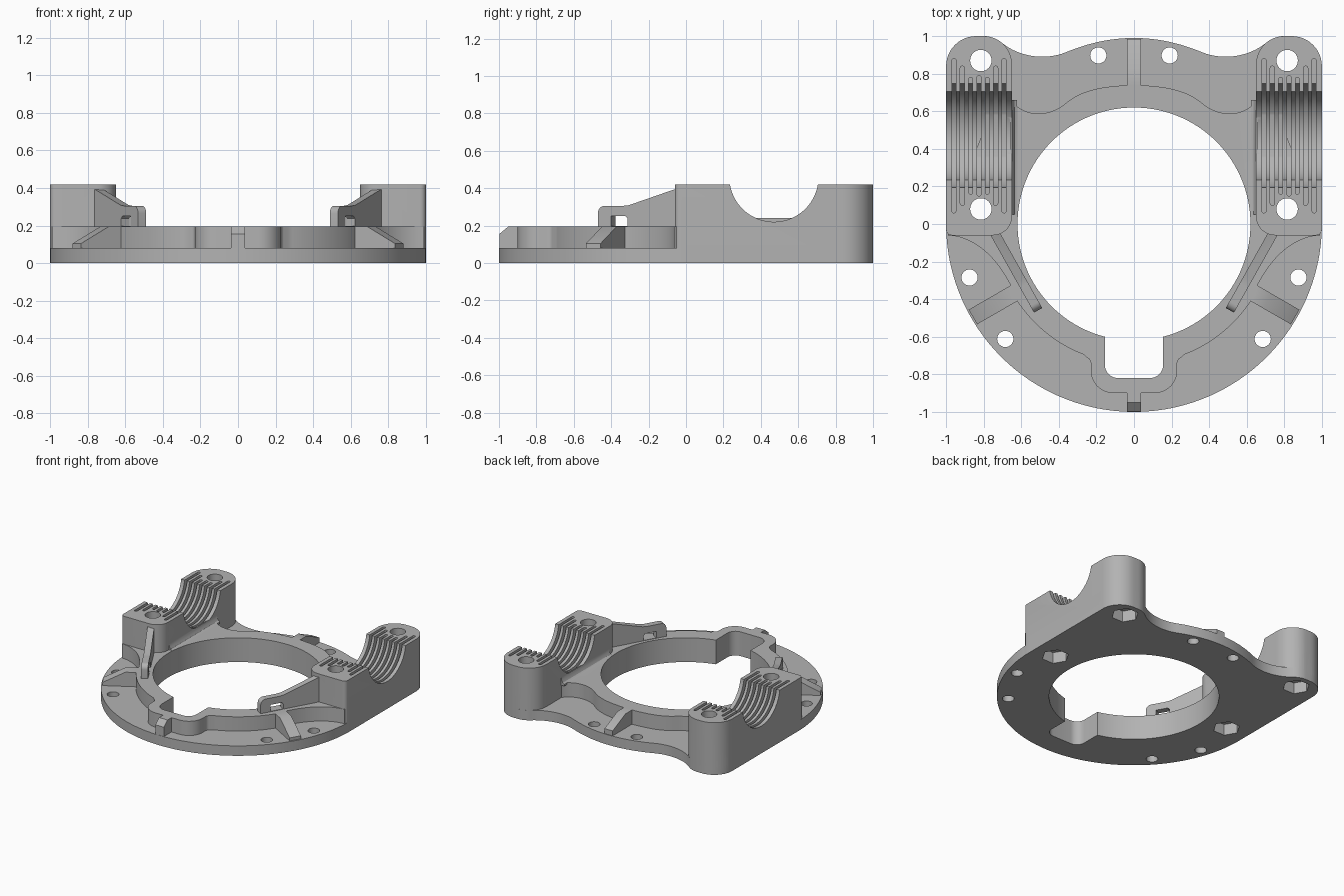
import bpy, bmesh, math
from mathutils import Matrix, Vector
from mathutils.geometry import interpolate_bezier

if "Cube" in bpy.data.objects:
    bpy.data.objects.remove(bpy.data.objects["Cube"], do_unlink=True)

TOP, RING, PLATE = 0.42, 0.195, 0.08

grey = bpy.data.materials.new("cast_grey")
grey.use_nodes = True
grey.diffuse_color = (0.45, 0.45, 0.45, 1)
grey.node_tree.nodes["Principled BSDF"].inputs["Base Color"].default_value = (0.45, 0.45, 0.45, 1)


def arc(cx, cy, r, a0, a1, n=12):
    angles = [math.radians(a0 + (a1 - a0) * i / n) for i in range(n + 1)]
    return [(cx + r * math.cos(a), cy + r * math.sin(a)) for a in angles]


def circle(cx, cy, r, n=40):
    return arc(cx, cy, r, 0, 360, n)[:-1]


def curve(*p, n=16):
    return [tuple(v[:2]) for v in interpolate_bezier(*[Vector((*q, 0)) for q in p], n)][1:]


def mirrored(half):
    """Close a right-hand outline, running front to back, with its reflection."""
    return half + [(-x, y) for x, y in reversed(half) if x > 1e-4]


def flipped(pts, side):
    return [(side * x, y) for x, y in pts]


def frame(direction, origin=(0, 0)):
    """Profile plane standing upright along a horizontal direction."""
    d = Vector((*direction, 0)).normalized()
    z = Vector((0, 0, 1))
    m = Matrix((d, z, d.cross(z))).transposed().to_4x4()
    m.translation = (*origin, 0)
    return m


def prism(name, pts, low, high, matrix=Matrix()):
    bm = bmesh.new()
    rows = [[bm.verts.new(matrix @ Vector((*p, w))) for p in pts] for w in (low, high)]
    bm.faces.new(rows[0][::-1])
    bm.faces.new(rows[1])
    for i in range(len(pts)):
        j = (i + 1) % len(pts)
        bm.faces.new((rows[0][i], rows[0][j], rows[1][j], rows[1][i]))
    bmesh.ops.recalc_face_normals(bm, faces=bm.faces)
    mesh = bpy.data.meshes.new(name)
    bm.to_mesh(mesh)
    bm.free()
    mesh.materials.append(grey)
    obj = bpy.data.objects.new(name, mesh)
    bpy.context.collection.objects.link(obj)
    return obj


def combine(target, other, operation):
    mod = target.modifiers.new("combine", "BOOLEAN")
    mod.operation, mod.solver, mod.object = operation, "EXACT", other
    bpy.context.view_layer.objects.active = target
    bpy.ops.object.modifier_apply(modifier=mod.name)
    bpy.data.objects.remove(other, do_unlink=True)


# Base plate with a wavy back edge
plate_half = (arc(0, 0, 1, -90, 0, 48) + arc(0.84, 0.84, 0.16, 0, 90) + arc(0.80, 0.85, 0.15, 90, 130)
              + curve((0.704, 0.965), (0.62, 0.895), (0.48, 0.865), (0.36, 0.915))
              + curve((0.36, 0.915), (0.22, 0.973), (0.1, 0.99), (0, 0.99)))
body = prism("bearing_mount_base", mirrored(plate_half), 0, PLATE)

# Raised ring around the opening
ring_half = (arc(0.11, -0.78, 0.12, -90, 0) + arc(0.26, -0.74, 0.03, 180, 110, 5)
             + arc(0, 0, 0.745, -69, -31, 20)
             + [(0.655, -0.33)] + curve((0.655, -0.33), (0.72, -0.2), (0.83, -0.07), (0.99, -0.06))
             + [(0.99, 0), (0.8, 0.5), (0.8, 0.67), (0.66, 0.67)]
             + curve((0.66, 0.67), (0.60, 0.57), (0.46, 0.56), (0.36, 0.645))
             + curve((0.36, 0.645), (0.27, 0.72), (0.15, 0.735), (0, 0.74)))
combine(body, prism("raised_ring", mirrored(ring_half), 0.03, RING), "UNION")

# Radial ribs that slope down to the plate edge: start, bend, end, end height
front_rib = (0.86, 0.95, 0.998, 0.155)
side_rib = (0.66, 0.82, 0.99, 0.105)
back_rib = (0.68, 0.82, 0.985, 0.12)
c, s = math.cos(math.radians(30)), math.sin(math.radians(30))
for direction, (start, bend, end, height), half in (
        ((0, -1), front_rib, 0.038), ((0, 1), back_rib, 0.036),
        ((c, -s), side_rib, 0.045), ((-c, -s), side_rib, 0.045)):
    profile = [(start, 0.04), (end, 0.04), (end, height), (bend, RING), (start, RING)]
    combine(body, prism("rib", profile, -half, half, frame(direction)), "UNION")

# Bearing blocks with a half-round saddle, oil grooves and bracing gussets
block_outline = (arc(0.97, -0.03, 0.03, -90, 0, 5) + arc(0.84, 0.84, 0.16, 0, 90)
                 + arc(0.80, 0.85, 0.15, 90, 180) + arc(0.75, 0.04, 0.10, 180, 270))
gusset = [(0, 0.15), (0, 0.41), (0.092, 0.39), (0.36, 0.309), (0.40, 0.305)]
gusset += arc(0.51, 0.265, 0.04, 90, 0, 6) + [(0.55, 0.15)]
fillet = [(0.66, 0.18), (0.622, 0.18), (0.622, RING), (0.636, 0.203), (0.645, 0.22), (0.65, 0.24), (0.66, 0.24)]
saddle_y, saddle_z = 0.47, 0.458
groove_reach = (0.31, 0.30, 0.36, 0.40)
along_y = frame((0, 1))

for side in (1, -1):
    block = prism("bearing_block", flipped(block_outline, side), 0, TOP)
    saddle = prism("saddle_cutter", circle(saddle_y, saddle_z, 0.238, 72), side * 0.6, side * 1.1, along_y)
    combine(block, saddle, "DIFFERENCE")
    for i in range(-3, 4):
        x = side * (0.825 + 0.0445 * i)
        disc = prism("groove_cutter", circle(saddle_y, saddle_z, 0.285, 72), x - 0.011, x + 0.011, along_y)
        combine(block, disc, "DIFFERENCE")
        reach = groove_reach[abs(i)]
        slot = arc(x, saddle_y + reach, 0.011, 0, 180, 8) + arc(x, saddle_y - reach, 0.011, 180, 360, 8)
        combine(block, prism("slot_cutter", slot, TOP - 0.03, TOP + 0.1), "DIFFERENCE")
    combine(body, block, "UNION")
    combine(body, prism("block_fillet", flipped(fillet, side), -0.66, -0.05, frame((1, 0))), "UNION")

    plane = frame((-0.27 * side, -0.48), (0.78 * side, 0.02))
    brace = prism("gusset", gusset, -0.025, 0.025, plane)
    window = [(0.367, 0.198), (0.47, 0.198), (0.47, 0.25), (0.38, 0.25), (0.367, 0.238)]
    combine(brace, prism("window_cutter", window, -0.1, 0.1, plane), "DIFFERENCE")
    combine(body, brace, "UNION")

# Central opening with its front slot
combine(body, prism("opening_cutter", circle(0, 0, 0.62, 120), -0.1, 0.24), "DIFFERENCE")
slot_half = arc(0.085, -0.75, 0.07, -90, 0, 8) + [(0.155, -0.4)]
combine(body, prism("front_slot_cutter", mirrored(slot_half), -0.1, 0.3), "DIFFERENCE")

# Bolt holes with hexagonal nut pockets, and plate screw holes
for side in (1, -1):
    for y in (0.87, 0.08):
        combine(body, prism("bolt_cutter", circle(0.815 * side, y, 0.057), -0.1, 0.6), "DIFFERENCE")
        combine(body, prism("nut_cutter", circle(0.815 * side, y, 0.1, 6), -0.1, 0.09), "DIFFERENCE")
    for x, y in ((0.875, -0.285), (0.685, -0.612), (0.19, 0.897)):
        combine(body, prism("screw_cutter", circle(x * side, y, 0.043, 32), -0.1, 0.18), "DIFFERENCE")

# Smooth the curved walls, keep machined edges crisp
bpy.ops.object.select_all(action="DESELECT")
body.select_set(True)
bpy.context.view_layer.objects.active = body
bpy.ops.object.shade_smooth_by_angle(angle=math.radians(30))
